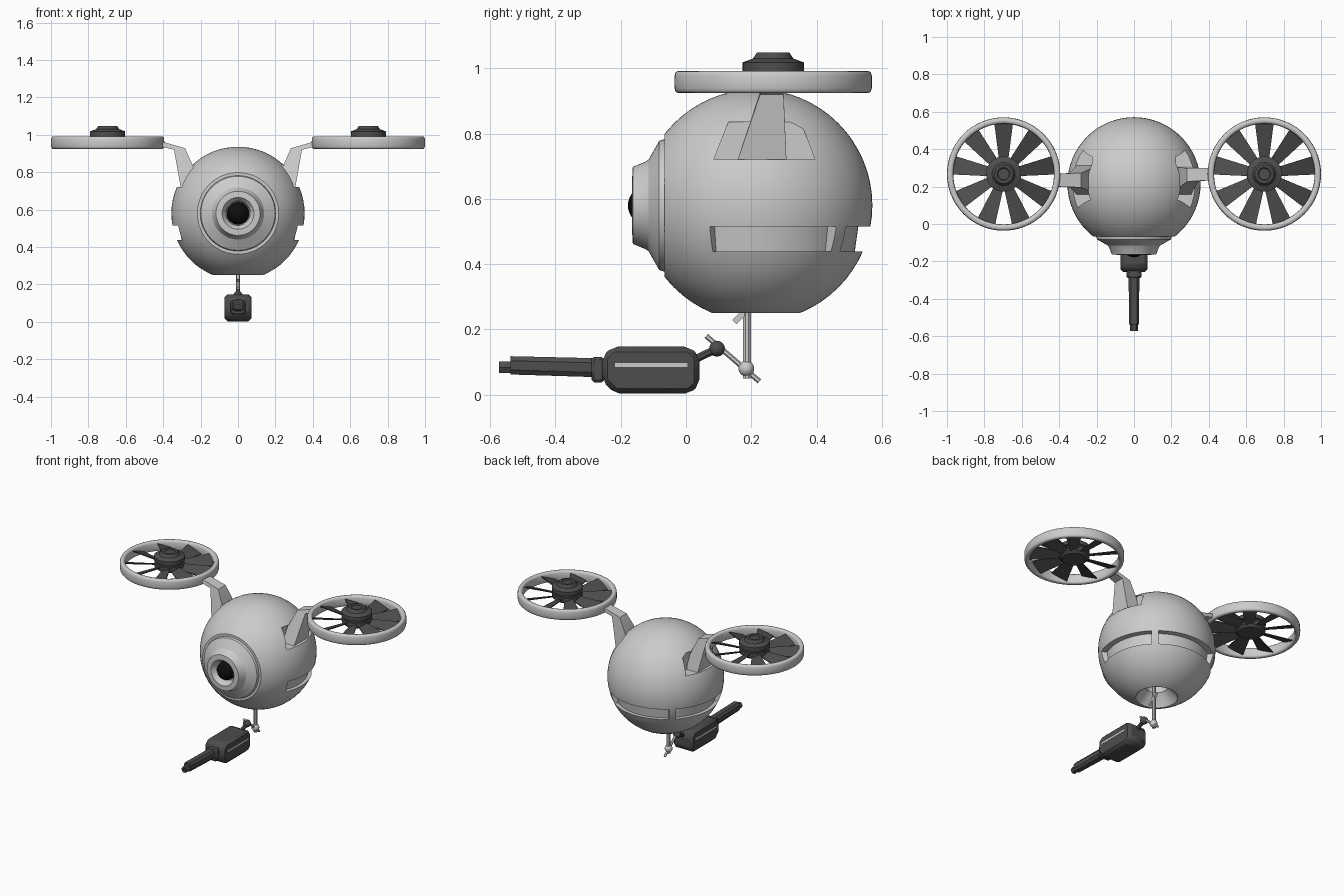
import bpy, bmesh, math
from mathutils import Vector, Matrix

if "Cube" in bpy.data.objects:
    bpy.data.objects.remove(bpy.data.objects["Cube"])

C = Vector((0, 0.215, 0.58))      # body centre
R = 0.356                         # body radius


def material(name, v):
    m = bpy.data.materials.new(name)
    m.diffuse_color = (v, v, v, 1)
    m.use_nodes = True
    m.node_tree.nodes["Principled BSDF"].inputs["Base Color"].default_value = m.diffuse_color
    return m


DARK = material("dark_metal", 0.075)
BLACK = material("black_glass", 0.004)


def finish(name, bm, mat=None, smooth=35):
    bmesh.ops.remove_doubles(bm, verts=bm.verts, dist=1e-5)
    bmesh.ops.recalc_face_normals(bm, faces=bm.faces)
    me = bpy.data.meshes.new(name)
    bm.to_mesh(me)
    bm.free()
    ob = bpy.data.objects.new(name, me)
    bpy.context.collection.objects.link(ob)
    if mat:
        me.materials.append(mat)
    shade(ob, smooth)
    return ob


def shade(ob, deg):
    bpy.ops.object.select_all(action='DESELECT')
    ob.select_set(True)
    bpy.context.view_layer.objects.active = ob
    bpy.ops.object.shade_smooth_by_angle(angle=math.radians(deg))


def skin(name, rings, mat=None, closed=False, smooth=35):
    """Skin a row of equal rings of points; cap the ends unless closed."""
    bm = bmesh.new()
    vs = [[bm.verts.new(p) for p in r] for r in rings]
    n, m = len(vs), len(vs[0])
    for i in range(n if closed else n - 1):
        a, b = vs[i], vs[(i + 1) % n]
        for j in range(m):
            k = (j + 1) % m
            bm.faces.new((a[j], a[k], b[k], b[j]))
    if not closed:
        bm.faces.new(vs[0])
        bm.faces.new(vs[-1])
    return finish(name, bm, mat, smooth)


def lathe(name, prof, centre, mat=None, axis='Z', steps=48, a0=0, a1=360, smooth=35):
    """Revolve a closed (radius, height) profile about Z or Y."""
    full = a1 - a0 == 360
    rings = []
    for i in range(steps if full else steps + 1):
        a = math.radians(a0 + (a1 - a0) * i / steps)
        c, s = math.cos(a), math.sin(a)
        rings.append([Vector(centre) + (Vector((r * c, r * s, h)) if axis == 'Z'
                      else Vector((r * c, h, r * s))) for r, h in prof])
    return skin(name, rings, mat, full, smooth)


def rod(name, p, q, r, mat=None, sides=8, r2=None):
    p, q = Vector(p), Vector(q)
    rot = (q - p).to_track_quat('Z', 'Y').to_matrix()
    ring = lambda o, rad: [o + rot @ Vector((rad * math.cos(t), rad * math.sin(t), 0))
                           for t in [2 * math.pi * (i + .5) / sides for i in range(sides)]]
    return skin(name, [ring(p, r), ring(q, r2 or r)], mat)


def ball(name, c, r, mat=None, u=24, v=16):
    bm = bmesh.new()
    bmesh.ops.create_uvsphere(bm, u_segments=u, v_segments=v, radius=r,
                              matrix=Matrix.Translation(c))
    return finish(name, bm, mat)


def box(name, lo, hi, mat=None, bevel=0):
    x0, y0, z0 = lo
    x1, y1, z1 = hi
    ob = skin(name, [[(x, y0, z0), (x, y1, z0), (x, y1, z1), (x, y0, z1)] for x in (x0, x1)], mat)
    if bevel:
        add_bevel(ob, bevel)
    return ob


def add_bevel(ob, w):
    b = ob.modifiers.new("bevel", 'BEVEL')
    b.width, b.segments = w, 1


def cut(ob, cutter):
    m = ob.modifiers.new("cut", 'BOOLEAN')
    m.operation, m.solver, m.object = 'DIFFERENCE', 'EXACT', cutter
    bpy.context.view_layer.objects.active = ob
    bpy.ops.object.modifier_apply(modifier=m.name)
    bpy.data.objects.remove(cutter, do_unlink=True)


# round body, flattened at the front and bottom
body = ball("body_shell", C, R, None, 64, 32)
cut(body, box("front_cut", (-1, -1, 0), (1, -0.066, 1.5)))
cut(body, box("bottom_cut", (-1, -1, -1), (1, 1, 0.25)))
# funnel-shaped opening underneath
cut(body, lathe("funnel_cut", [(0, 0.2), (0.15, 0.2), (0.125, 0.255), (0.065, 0.32),
                               (0.065, 0.42), (0, 0.42)], (0, C.y, 0)))
# three grooves around the lower body
for a0, a1 in ((-24, 44.5), (51.8, 128.2), (135.5, 204)):
    cut(body, lathe("groove_cut", [(0.302, 0.438), (0.45, 0.438), (0.45, 0.516), (0.313, 0.516)],
                    (0, C.y, 0), steps=20, a0=a0, a1=a1))
# recesses for the arms
for s in (-1, 1):
    cut(body, skin("recess_cut", [[(s * x, 0.085, 0.72), (s * x, 0.13, 0.835),
                                   (s * x, 0.352, 0.835), (s * x, 0.395, 0.72)]
                                  for x in (0.225, 0.5)]))
shade(body, 30)

# camera eye on the front
lathe("eye_housing", [(0, -0.04), (0.2, -0.04), (0.202, -0.07), (0.198, -0.082), (0.14, -0.115),
                      (0.134, -0.124), (0.118, -0.163), (0.085, -0.165), (0.066, -0.14),
                      (0.062, -0.10), (0, -0.10)], (0, 0, C.z), axis='Y', smooth=25)
ball("eye_lens", Vector((0, -0.118, C.z)), 0.06, BLACK)

# arms and ducted fans on both sides
arm_low = {1: (0.155, 0.308, 0.235, 0.298), -1: (0.155, 0.315, 0.2, 0.268)}
for s in (-1, 1):
    tag = "right" if s > 0 else "left"
    b0, b1, t0, t1 = arm_low[s]
    # x, z, and how far up the taper (0 root, 1 tip)
    prof = [(0.22, 0.71, 0), (0.305, 0.71, 0), (0.342, 0.92, .9), (0.415, 0.938, 1),
            (0.415, 0.966, 1), (0.283, 0.928, .9), (0.235, 0.82, .45)]
    skin("arm_" + tag, [[(s * x, b + (t - b) * k, z) for x, z, k in prof]
                        for b, t in ((b0, t0), (b1, t1))])
    fx, fy = s * 0.697, 0.267
    # rounded ring
    ring = []
    for i in range(16):
        a = 2 * math.pi * i / 16
        c, d = math.cos(a), math.sin(a)
        ring.append((0.286 + 0.017 * math.copysign(abs(c) ** .6, c),
                     0.958 + 0.034 * math.copysign(abs(d) ** .6, d)))
    lathe("fan_ring_" + tag, ring, (fx, fy, 0), steps=64, smooth=50)
    # hub
    lathe("fan_hub_" + tag, [(0, 0.935), (0.075, 0.935), (0.092, 0.95), (0.092, 0.978),
                             (0.084, 0.98), (0.084, 0.99), (0.094, 0.992), (0.094, 1.018),
                             (0.062, 1.03), (0.05, 1.048), (0.035, 1.048), (0.03, 1.042),
                             (0, 1.042)], (fx, fy, 0), DARK, steps=32)
    # nine pitched blades
    bm = bmesh.new()
    for i in range(9):
        m = Matrix.Translation((fx, fy, 0.957)) @ Matrix.Rotation(math.radians(40 * i + 10), 4, 'Z')
        v = [bm.verts.new(m @ Vector((r, w * e, 0.38 * w * e + h)))
             for r, w in ((0.07, 0.024), (0.272, 0.05))
             for e, h in ((-1, -.003), (1, -.003), (1, .003), (-1, .003))]
        bm.faces.new(v[:4])
        bm.faces.new(v[4:])
        for j in range(4):
            k = (j + 1) % 4
            bm.faces.new((v[j], v[k], v[4 + k], v[4 + j]))
    finish("fan_blades_" + tag, bm, DARK)

# hanging linkage
rod("hanger_rod", (0, 0.187, 0.05), (0, 0.187, 0.43), 0.013, sides=8)
rod("hanger_brace", (0, 0.148, 0.222), (0, 0.21, 0.285), 0.013, sides=4)
ball("lower_joint", Vector((0, 0.185, 0.08)), 0.024)
rod("link_rod", (0, 0.062, 0.18), (0, 0.225, 0.041), 0.008, sides=6)
ball("upper_joint", Vector((0, 0.095, 0.141)), 0.024, DARK)
rod("gun_mount", (0, 0.02, 0.105), (0, 0.095, 0.141), 0.013, DARK)

# gun body with chamfered edges
outline = [(-0.257, 0.116), (-0.226, 0.147), (0.012, 0.147), (0.041, 0.117),
           (0.041, 0.03), (0.012, 0.003), (-0.218, 0.003), (-0.257, 0.043)]
add_bevel(skin("gun_body", [[(x, y, z) for y, z in outline] for x in (-0.072, 0.072)], DARK), 0.016)
for s in (-1, 1):
    x = sorted((s * 0.066, s * 0.0735))
    box("gun_side_strip", (x[0], -0.218, 0.085), (x[1], 0.005, 0.097))
# barrel
box("barrel_collar", (-0.04, -0.29, 0.038), (0.04, -0.25, 0.116), DARK, 0.008)
skin("barrel_shroud", [[(w * x, y, zc + h * z) for x, z in
                        ((-1, -.5), (-.6, -1), (.6, -1), (1, -.5), (1, .5), (.6, 1), (-.6, 1), (-1, .5))]
                       for y, w, zc, h in ((-0.28, 0.029, 0.083, 0.029), (-0.538, 0.026, 0.09, 0.028))], DARK)
# hollow muzzle
lathe("muzzle", [(0.011, -0.52), (0.021, -0.52), (0.021, -0.573), (0.011, -0.573)],
      (0, 0, 0.084), DARK, axis='Y', steps=6)
